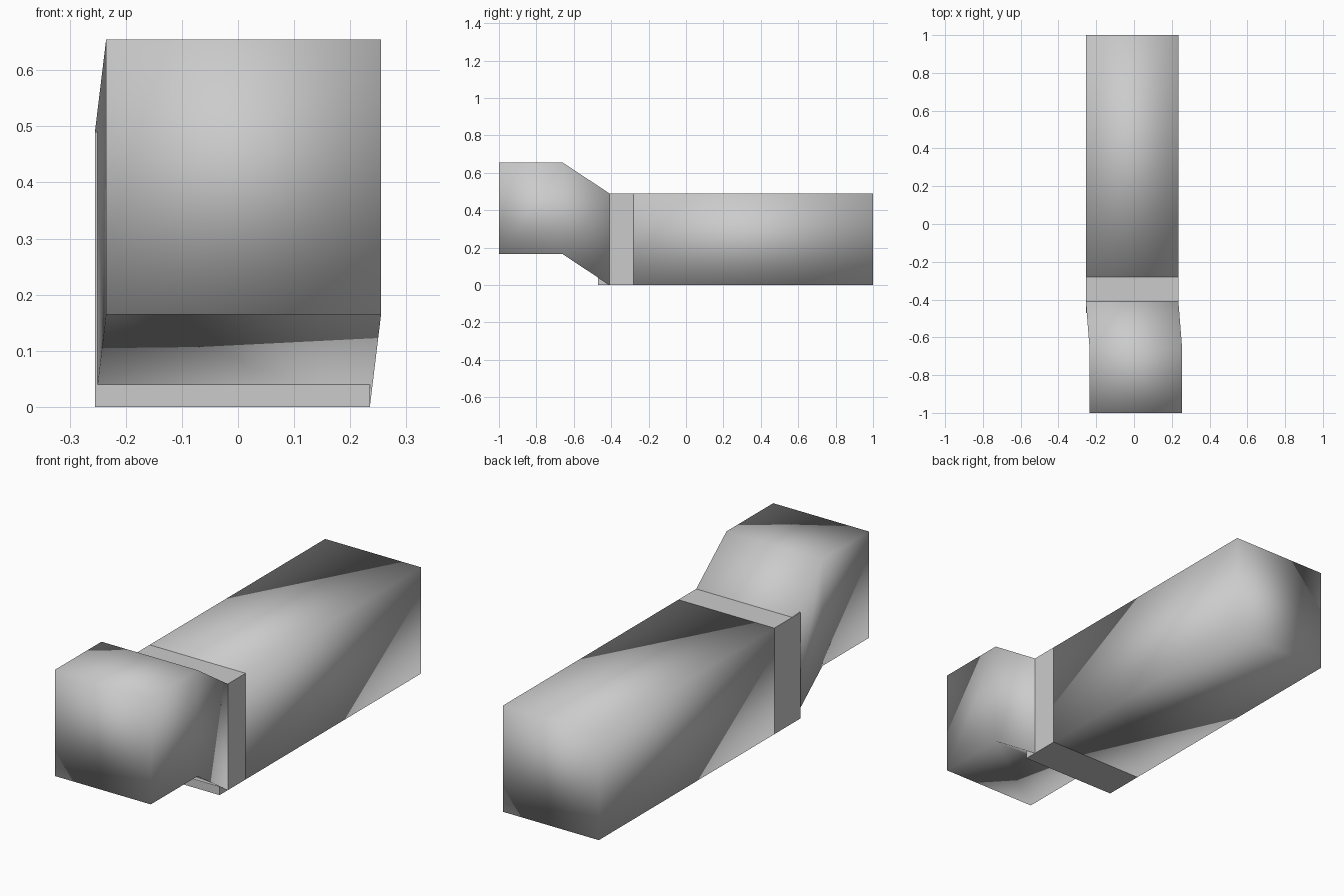
import bpy

if "Cube" in bpy.data.objects:
    bpy.data.objects.remove(bpy.data.objects["Cube"])


def loft(name, rings, smooth):
    """Join square sections (y, x centre, z centre, half size) into a closed solid."""
    verts, faces = [], []
    for y, cx, cz, h in rings:
        verts += [(cx - h, y, cz - h), (cx + h, y, cz - h),
                  (cx + h, y, cz + h), (cx - h, y, cz + h)]
    for i in range(len(rings) - 1):
        a = 4 * i
        for j in range(4):
            k = (j + 1) % 4
            faces.append((a + j, a + 4 + j, a + 4 + k, a + k))
    last = 4 * (len(rings) - 1)
    faces += [(0, 1, 2, 3), (last + 3, last + 2, last + 1, last)]
    mesh = bpy.data.meshes.new(name)
    mesh.from_pydata(verts, [], faces)
    mesh.polygons.foreach_set("use_smooth", [smooth] * len(faces))
    mesh.update()
    obj = bpy.data.objects.new(name, mesh)
    bpy.context.collection.objects.link(obj)
    return obj


H = 0.245                # half width of the square section
LOW = (-0.01, 0.245, H)  # centre line of the long rear part
HIGH = (0.01, 0.41, H)   # centre line of the raised front part

# Long rear bar
loft("rear_bar", [(-0.28, *LOW), (1.0, *LOW)], True)

# Short collar whose front end pokes out under the sloped neck
loft("collar", [(-0.47, *LOW), (-0.28, *LOW)], False)

# Raised front block with sloped neck running down to the collar
loft("front_block", [(-1.0, *HIGH), (-0.66, *HIGH), (-0.41, *LOW)], True)
